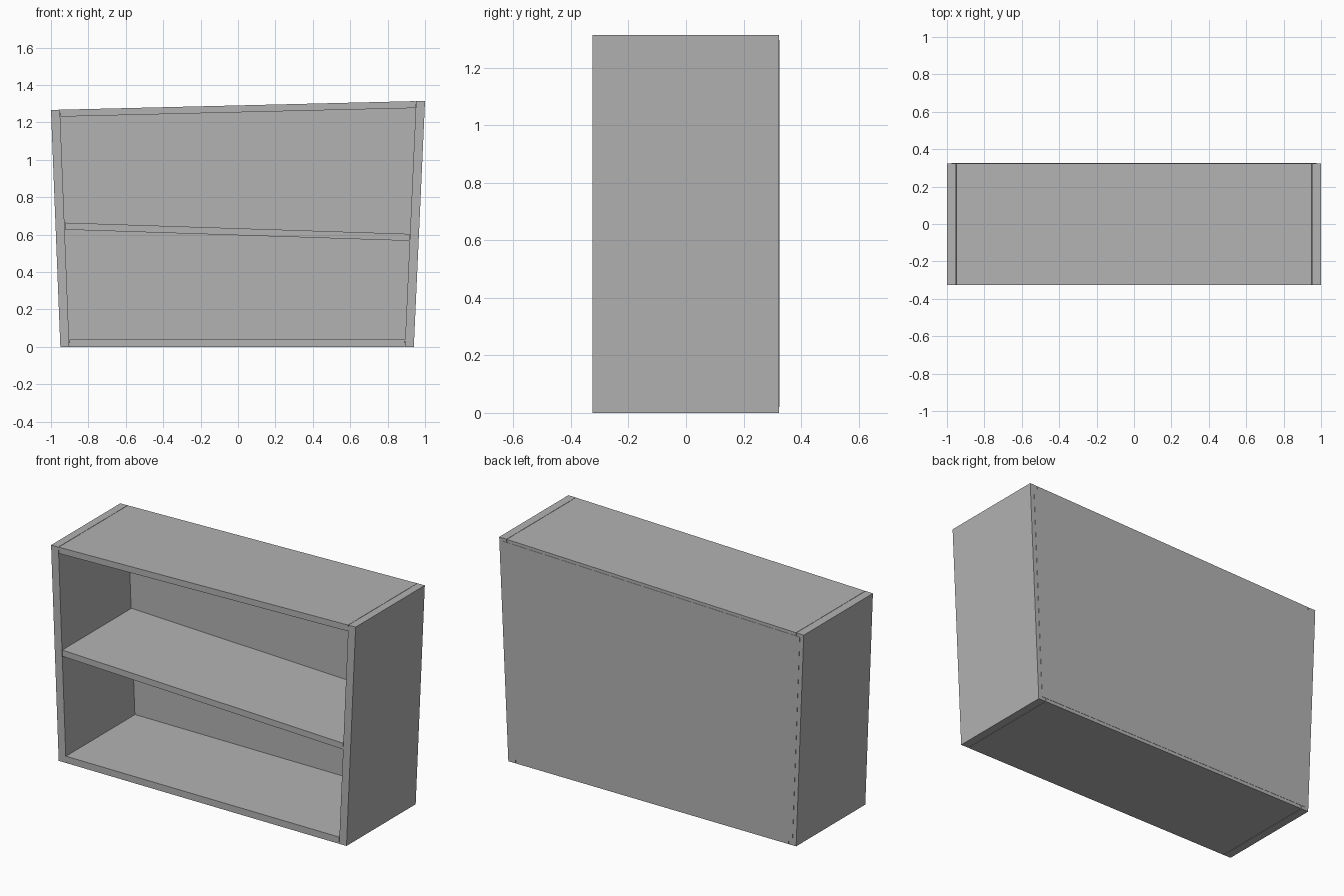
import bpy, bmesh

if "Cube" in bpy.data.objects:
    bpy.data.objects.remove(bpy.data.objects["Cube"])

FRONT, BACK = -0.325, 0.324

grey = bpy.data.materials.new("dark_grey")
grey.diffuse_color = (0.45, 0.45, 0.45, 1)
grey.use_nodes = True
grey.node_tree.nodes["Principled BSDF"].inputs["Base Color"].default_value = grey.diffuse_color


def board(name, profile, y0=FRONT, y1=BACK):
    """Extrude a front-view (x, z) outline from y0 to y1."""
    bm = bmesh.new()
    face = bm.faces.new([bm.verts.new((x, y0, z)) for x, z in profile])
    ext = bmesh.ops.extrude_face_region(bm, geom=[face])
    verts = [g for g in ext["geom"] if isinstance(g, bmesh.types.BMVert)]
    bmesh.ops.translate(bm, verts=verts, vec=(0, y1 - y0, 0))
    bmesh.ops.recalc_face_normals(bm, faces=bm.faces)
    mesh = bpy.data.meshes.new(name)
    bm.to_mesh(mesh)
    bm.free()
    mesh.materials.append(grey)
    obj = bpy.data.objects.new(name, mesh)
    bpy.context.collection.objects.link(obj)
    return obj


# Splayed sides
board("left_side", [(-0.95, 0), (-0.902, 0), (-0.952, 1.268), (-1.0, 1.267)])
board("right_side", [(0.892, 0), (0.94, 0), (1.0, 1.315), (0.952, 1.314)])

# Crooked horizontal boards, fitted between the sides with a hairline seam
board("bottom_board", [(-0.9, 0), (0.89, 0), (0.892, 0.04), (-0.902, 0.04)])
board("middle_shelf", [(-0.925, 0.627), (0.916, 0.567), (0.918, 0.604), (-0.926, 0.664)])
board("top_board", [(-0.949, 1.231), (0.948, 1.277), (0.95, 1.314), (-0.95, 1.268)])

# Thin back panel, reaching halfway across the frame thickness
board("back_panel", [(-0.927, 0.02), (0.917, 0.02), (0.975, 1.297), (-0.975, 1.249)],
      BACK - 0.001, BACK + 0.0015)
